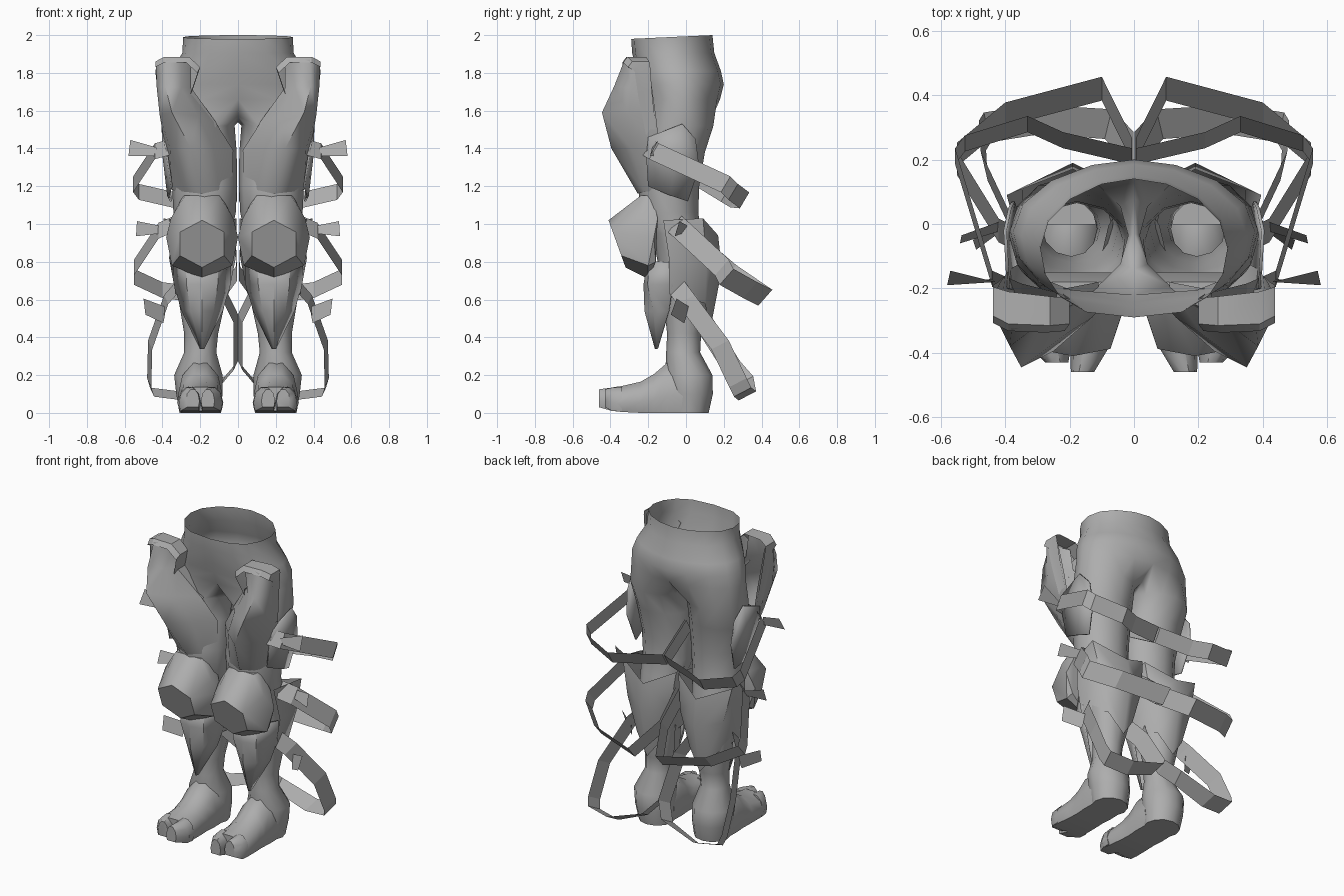
import bpy, bmesh, math
from mathutils import Vector

grey = bpy.data.materials.new("grey")
grey.diffuse_color = (0.42, 0.42, 0.42, 1)


def finish(name, bm, smooth=40, thick=0, fix=True):
    """Make an object from the right-hand half and mirror it."""
    if fix:
        bmesh.ops.recalc_face_normals(bm, faces=bm.faces[:])
    me = bpy.data.meshes.new(name)
    bm.to_mesh(me)
    bm.free()
    me.materials.append(grey)
    ob = bpy.data.objects.new(name, me)
    bpy.context.collection.objects.link(ob)
    if thick:
        s = ob.modifiers.new("thickness", 'SOLIDIFY')
        s.thickness = thick
        s.offset = 0
    m = ob.modifiers.new("mirror", 'MIRROR')
    m.use_clip = True
    m.merge_threshold = 0.0005
    bpy.ops.object.select_all(action='DESELECT')
    ob.select_set(True)
    bpy.context.view_layer.objects.active = ob
    if smooth:
        bpy.ops.object.shade_smooth_by_angle(angle=math.radians(smooth))
    return ob


def bridge(bm, a, b, closed):
    n = len(a)
    for i in range(n if closed else n - 1):
        j = (i + 1) % n
        vs = list(dict.fromkeys((a[i], a[j], b[j], b[i])))
        if len(vs) > 2:
            bm.faces.new(vs)


def patch(name, rows, closed=False, cap=False, **kw):
    """Skin rows of points; closed rows make a tube."""
    bm = bmesh.new()
    vr = [[bm.verts.new(p) for p in r] for r in rows]
    for a, b in zip(vr, vr[1:]):
        bridge(bm, a, b, closed)
    if cap:
        bm.faces.new(vr[0])
        bm.faces.new(vr[-1])
    bmesh.ops.remove_doubles(bm, verts=bm.verts[:], dist=0.0005)
    return finish(name, bm, **kw)


# Trousers: open waist, split at the crotch, one tube per leg
bm = bmesh.new()
prev = None
for z, rx, y0, y1 in [(1.99, .29, -.29, .14), (1.905, .295, -.285, .15), (1.81, .35, -.26, .185),
                      (1.74, .375, -.245, .2), (1.66, .385, -.22, .18)]:
    row = []
    for i in range(9):
        a = math.radians(-90 + 22.5 * i)
        tilt = .01 * math.sin(a) if z > 1.95 else 0
        power = .7 if i < 4 else 1.1
        row.append(bm.verts.new((rx * math.cos(a) ** power if 0 < i < 8 else 0,
                                 (y0 + y1) / 2 + (y1 - y0) / 2 * math.sin(a), z + tilt)))
    if prev:
        bridge(bm, prev, row, False)
    prev = row
prev = prev + [bm.verts.new(p) for p in [(0, .08, 1.58), (0, -.03, 1.54), (0, -.14, 1.57)]]
for z, cx, rx, cy, ry in [(1.52, .203, .185, -.035, .18), (1.38, .19, .183, -.065, .165),
                          (1.2, .177, .172, -.09, .16), (1.06, .177, .165, -.09, .155), (.95, .185, .15, -.05, .13),
                          (.8, .19, .14, -.02, .13), (.6, .19, .125, 0, .12),
                          (.42, .195, .09, -.01, .09), (.32, .2, .085, -.015, .09),
                          (.2, .21, .128, .015, .125), (.1, .205, .122, .02, .122), (0, .2, .11, .015, .105)]:
    row = []
    for i in range(12):
        a = math.radians(-120 + 30 * i)
        row.append(bm.verts.new((cx + rx * math.cos(a), cy + ry * math.sin(a), z)))
    bridge(bm, prev, row, True)
    prev = row
bm.faces.new(prev)
finish("trousers", bm, 60)


def section(y, cx, w, z0, z1):
    """Rounded cross-section facing forward."""
    h = z1 - z0
    return [(cx + w * u, y, z0 + h * v) for u, v in
            [(-.85, 0), (-1, .35), (-.8, .75), (-.3, 1), (.3, 1), (.8, .75), (1, .35), (.85, 0)]]


# Feet and short split toes
patch("foot", [section(.0, .2, .115, 0, .25), section(-.1, .2, .118, 0, .265), section(-.17, .2, .112, 0, .205),
               section(-.24, .2, .115, 0, .165), section(-.34, .2, .122, .005, .142),
               section(-.385, .195, .116, .01, .136)], True, True, smooth=50)
for name, cx, tip, tx in [("big_toe", .14, -.46, .16), ("outer_toes", .255, -.43, .24)]:
    patch(name, [section(-.34, cx, .062, .008, .138), section(-.39, cx, .058, .01, .134),
                 section(tip, tx, .036, .03, .125)], True, True, smooth=50)

# Knee pads: faceted cup with a hexagonal front facing slightly down
bm = bmesh.new()
for i in range(6):
    a = math.radians(30 + 60 * i)
    z = .895 + .125 * math.sin(a)
    bm.verts.new((.19 + .135 * math.cos(a), -.365 - .36 * (z - .895), z))
for dx, y, z in [(.09, -.24, 1.15), (.1, -.18, 1.15), (.165, -.24, 1.03), (.19, -.17, .93),
                 (.16, -.2, .78), (.15, -.15, 1.03), (.15, -.16, .8), (0, -.2, .71)]:
    for s in (-1, 1) if dx else (1,):
        bm.verts.new((.19 + s * dx, y, z))
bmesh.ops.convex_hull(bm, input=bm.verts[:])
bmesh.ops.dissolve_limit(bm, angle_limit=.02, verts=bm.verts[:], edges=bm.edges[:])
finish("knee_pad", bm, 35)

# Thigh guards: ridged shell on the front and outside
patch("thigh_guard", [
    [(.25, -.29, 1.87), (.3, -.315, 1.875), (.38, -.325, 1.87), (.435, -.285, 1.85), (.425, -.2, 1.84)],
    [(.25, -.26, 1.72), (.3, -.33, 1.72), (.385, -.38, 1.73), (.43, -.29, 1.72), (.415, -.18, 1.72)],
    [(.12, -.21, 1.54), (.21, -.34, 1.57), (.35, -.445, 1.59), (.415, -.3, 1.58), (.4, -.16, 1.58)],
    [(.025, -.17, 1.39), (.13, -.29, 1.4), (.25, -.395, 1.4), (.36, -.29, 1.4), (.385, -.14, 1.4)],
    [(.03, -.16, 1.2), (.1, -.23, 1.18), (.19, -.255, 1.16), (.28, -.22, 1.17), (.35, -.12, 1.18)]],
    smooth=75)
# Rolled collar along the back, top and inner edges of the guard
edge = [(.4, -.19, .03, 1.5), (.422, -.23, .05, 1.7), (.438, -.25, .06, 1.84), (.438, -.285, .09, 1.86),
        (.39, -.31, .1, 1.885), (.26, -.315, .09, 1.885), (.2, -.31, .08, 1.83), (.24, -.275, .07, 1.71),
        (.11, -.21, .03, 1.53)]
patch("thigh_collar", [[(x, y + d, z), (x, y, z), (x + (.015 if x < .3 else 0), y - .022, z - .03)]
                       for x, y, d, z in edge], smooth=30)

# Outer thigh plates
patch("thigh_side_plate", [
    [(.39, -.2, 1.46), (.4, -.02, 1.53), (.385, .05, 1.45)],
    [(.375, -.21, 1.36), (.395, -.06, 1.36), (.375, .07, 1.3)],
    [(.35, -.2, 1.2), (.37, -.08, 1.15), (.355, .01, 1.12)]], smooth=30, thick=.01)

# Shin guards: tapered, coming to a point above the ankle
patch("shin_guard", [
    [(.19 + s * w, y, z) for s, w, y in ((-1, we, ye), (-1, we * .55, ym), (1, 0, yc), (1, we * .55, ym), (1, we, ye))]
    for z, we, ye, ym, yc in [(.8, .15, -.07, -.19, -.2), (.68, .145, -.07, -.2, -.22),
                              (.54, .105, -.09, -.17, -.215), (.34, .008, -.15, -.155, -.16)]],
    smooth=35, thick=.01)

# Calf guards: pointed wings beside the knee, tapered foot
patch("calf_guard", [
    [(.34, -.12, 1.02), (.395, .09, 1.03), (.19, .17, .94), (.008, .09, 1.03), (.04, -.12, 1.02)],
    [(.365, -.09, .82), (.345, .11, .8), (.19, .19, .76), (.035, .11, .8), (.012, -.09, .82)],
    [(.33, -.09, .63), (.285, .1, .58), (.19, .13, .45), (.095, .1, .58), (.05, -.09, .63)]],
    smooth=60)


# Straps: loose tilted loops around each leg, w is half the band width
def strap(name, path, w):
    rows = []
    for x, y, z in path:
        dx = w[0] if x > .2 else -w[0]
        rows.append([(x - dx, y - w[1], z - w[2]), (x + dx, y + w[1], z + w[2])])
    patch(name, rows, smooth=0, fix=False)


strap("thigh_strap", [(.19, -.25, 1.42), (.35, -.21, 1.41), (.44, -.17, 1.385), (.555, .21, 1.21), (.525, .25, 1.17),
                      (.33, .31, 1.125), (.22, .26, 1.13), (.006, .21, 1.16), (.006, -.02, 1.3)], (0, .025, .042))
strap("knee_strap", [(.34, -.06, 1.0), (.42, -.02, .965), (.55, .19, .77), (.55, .215, .72),
                     (.4, .34, .65), (.1, .42, .61), (.006, .23, .74), (.015, -.03, .96)], (0, .037, .042))
strap("shin_strap", [(.31, -.06, .68), (.38, .0, .6), (.465, .18, .36), (.47, .275, .16), (.455, .3, .11),
                     (.3, .325, .09), (.08, .31, .17), (.012, .24, .25), (.012, .08, .5), (.09, -.05, .66)],
      (.011, .046, .024))

# Loose strap ends
for name, quad in [
    ("thigh_strap_end", [(.43, -.18, 1.405), (.57, -.145, 1.445), (.58, -.19, 1.36), (.44, -.17, 1.36)]),
    ("knee_strap_end", [(.41, .01, .99), (.535, -.035, 1.015), (.54, -.06, .935), (.41, -.02, .95)]),
    ("shin_strap_end", [(.38, .02, .56), (.5, -.05, .605), (.49, -.08, .52), (.395, -.01, .475)])]:
    q = [Vector(p) for p in quad]
    patch(name, [[q[0], q[3]], [q[1], q[2]]], smooth=0, fix=False)
